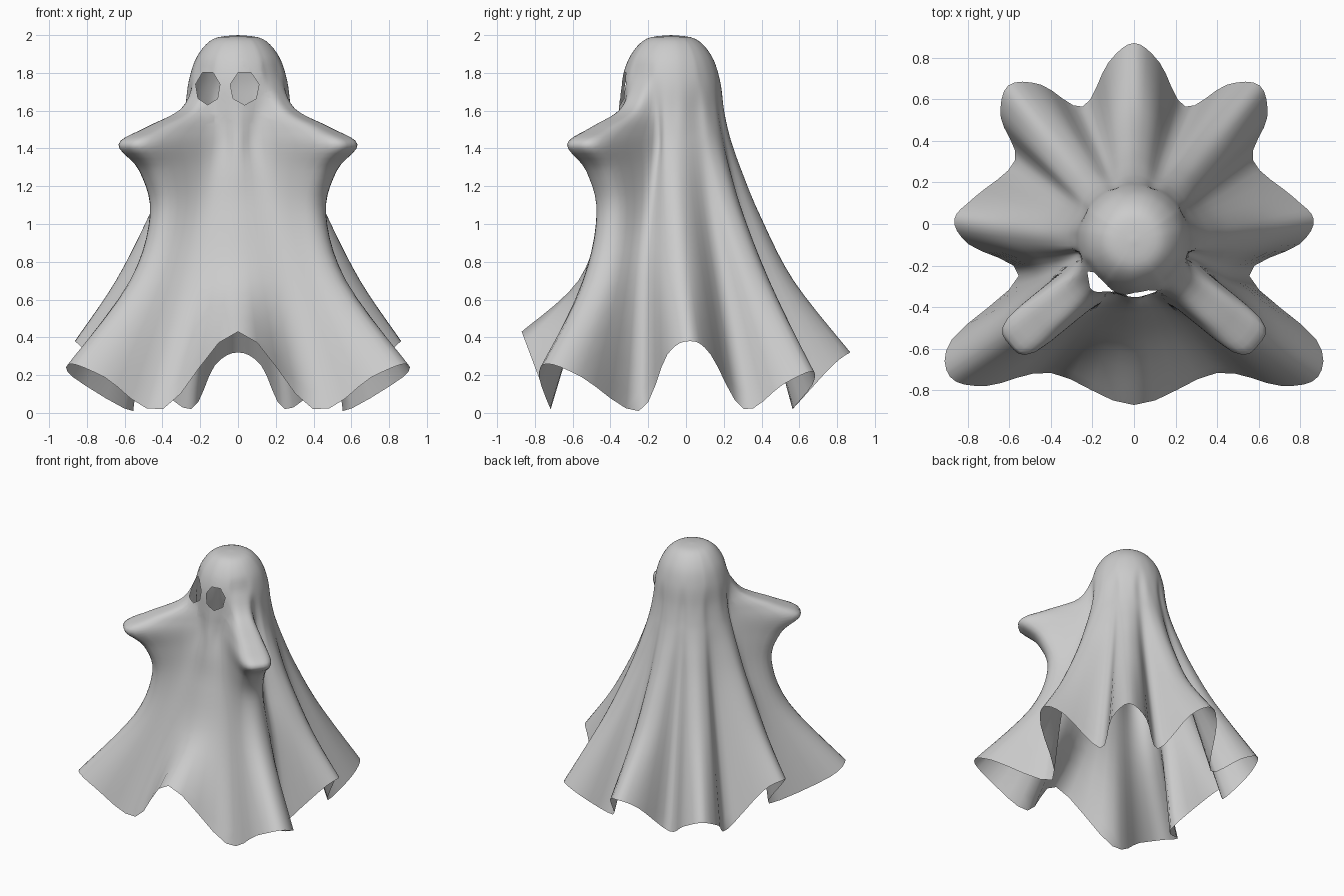
import bpy, bmesh
from math import radians, sin, cos, pi, sqrt
from mathutils import Vector

cube = bpy.data.objects.get("Cube")
if cube:
    bpy.data.objects.remove(cube)

mat = bpy.data.materials.new("grey cloth")
mat.use_nodes = True
grey = (0.6, 0.6, 0.6, 1)
mat.diffuse_color = grey
mat.node_tree.nodes["Principled BSDF"].inputs["Base Color"].default_value = grey

CENTRE = Vector((0, -0.08, 0))
HEAD_R = [0, 0.13, 0.215, 0.26]
HEIGHTS = [2, 1.98, 1.89, 1.76, 1.61, 1.51, 1.42, 1.28, 1.05, 0.7]

# Radii of the drape below the head, at the heights above
RIDGE = [0.28, 0.3, 0.325, 0.375, 0.47, 0.65]
VALLEY = [0.27, 0.285, 0.305, 0.335, 0.39, 0.49]
FRONT = [0.275, 0.285, 0.3, 0.32, 0.36, 0.49]
FRONT_FOLD = [0.275, 0.29, 0.31, 0.34, 0.39, 0.5]
ARM = [0.36, 0.6, 0.78, 0.64, 0.57, 0.7]

# Folds from back to front: angle at top, angle at hem, radii, hem radius, hem height
FOLDS = [
    (90, 90, RIDGE, 0.95, 0.32),
    (70, 69, VALLEY, 0.69, 0.02),
    (50, 51, RIDGE, 0.96, 0.22),
    (30, 34, VALLEY, 0.69, 0.02),
    (3, 7, RIDGE, 0.87, 0.38),
    (-19, -17, VALLEY, 0.58, 0.01),
    (-40, -36.5, ARM, 1.1, 0.26),
    (-64, -58, FRONT_FOLD, 0.75, 0.02),
    (-90, -90, FRONT, 0.79, 0.43),
]


def spline(a, b, c, d, t):
    return b + 0.5 * t * (c - a + t * (2 * a - 5 * b + 4 * c - d + t * (3 * (b - c) + d - a)))


def resample(pts, steps, cyclic):
    n = len(pts)
    pick = (lambda i: pts[i % n]) if cyclic else (lambda i: pts[max(0, min(n - 1, i))])
    out = [spline(pick(i - 1), pick(i), pick(i + 1), pick(i + 2), s / steps)
           for i in range(n if cyclic else n - 1) for s in range(steps)]
    return out if cyclic else out + [pts[-1]]


# One line from crown to hem; side is -1 or 1 on the flanks of a broad fold
def meridian(top, hem, radii, hem_r, hem_z, side=0):
    pts = []
    hem_z -= 0.07 * abs(side)
    for r, z in zip(HEAD_R + radii + [hem_r], HEIGHTS + [hem_z]):
        k = max(0, min(1, (1.42 - z) / 1.1))
        a = radians(top + (hem - top) * k)
        flare = max(0, r - 0.28)
        across = side * (min(0.05, r / 5) + 0.11 * flare)
        out = sqrt(r * r - across * across) - 0.13 * flare * abs(side)
        pts.append(CENTRE + Vector((out * cos(a) - across * sin(a),
                                    out * sin(a) + across * cos(a), z)))
    return resample(pts, 5, False)


# Sheet: folds of one half, mirrored to make a full ring
folds = FOLDS + [(180 - f[0], 180 - f[1], *f[2:]) for f in FOLDS[-2:0:-1]]
meridians = []
for fold in folds:
    broad = fold[2] is RIDGE or fold[2] is ARM
    for side in ((1, 0, -1) if broad else (0,)):
        meridians.append(meridian(*fold, side))

bm = bmesh.new()
apex = bm.verts.new(meridians[0][0])
previous = None
for row in list(zip(*meridians))[1:]:
    ring = [bm.verts.new(p) for p in resample(list(row), 4, True)]
    n = len(ring)
    for i in range(n):
        j = (i + 1) % n
        if previous:
            bm.faces.new((previous[i], previous[j], ring[j], ring[i]))
        else:
            bm.faces.new((apex, ring[j], ring[i]))
    previous = ring
bmesh.ops.recalc_face_normals(bm, faces=bm.faces)
if max(bm.faces, key=lambda f: f.calc_center_median().z).normal.z < 0:
    bmesh.ops.reverse_faces(bm, faces=bm.faces)


# Eye holes: cut a many-sided outline through the front of the head
def cut_eye(x, z, w, h, sides=7):
    def near(f):
        c = f.calc_center_median()
        return c.y < -0.1 and abs(c.x - x) < w * 2 and abs(c.z - z) < h * 2
    planes = []
    for i in range(sides):
        a = 2 * pi * (i + 0.5) / sides + pi / 2
        b = 2 * pi * (i - 0.5) / sides + pi / 2
        p = Vector((x + w * cos(a), 0, z + h * sin(a)))
        q = Vector((x + w * cos(b), 0, z + h * sin(b)))
        e = p - q
        planes.append((p, Vector((e.z, 0, -e.x)).normalized()))
    for co, no in planes:
        if no.dot(co - Vector((x, 0, z))) < 0:
            no.negate()
        faces = [f for f in bm.faces if near(f)]
        geom = list({v for f in faces for v in f.verts}) + list({e for f in faces for e in f.edges}) + faces
        bmesh.ops.bisect_plane(bm, geom=geom, dist=1e-5, plane_co=co, plane_no=no)
    inside = [f for f in bm.faces if near(f)
              and all((f.calc_center_median() - co).dot(no) < 0 for co, no in planes)]
    bmesh.ops.delete(bm, geom=inside, context='FACES')


cut_eye(-0.16, 1.72, 0.066, 0.09)
cut_eye(0.035, 1.72, 0.078, 0.09)

mesh = bpy.data.meshes.new("draped_sheet")
bm.to_mesh(mesh)
bm.free()
mesh.materials.append(mat)
sheet = bpy.data.objects.new("draped_sheet", mesh)
bpy.context.collection.objects.link(sheet)
for poly in mesh.polygons:
    poly.use_smooth = True
